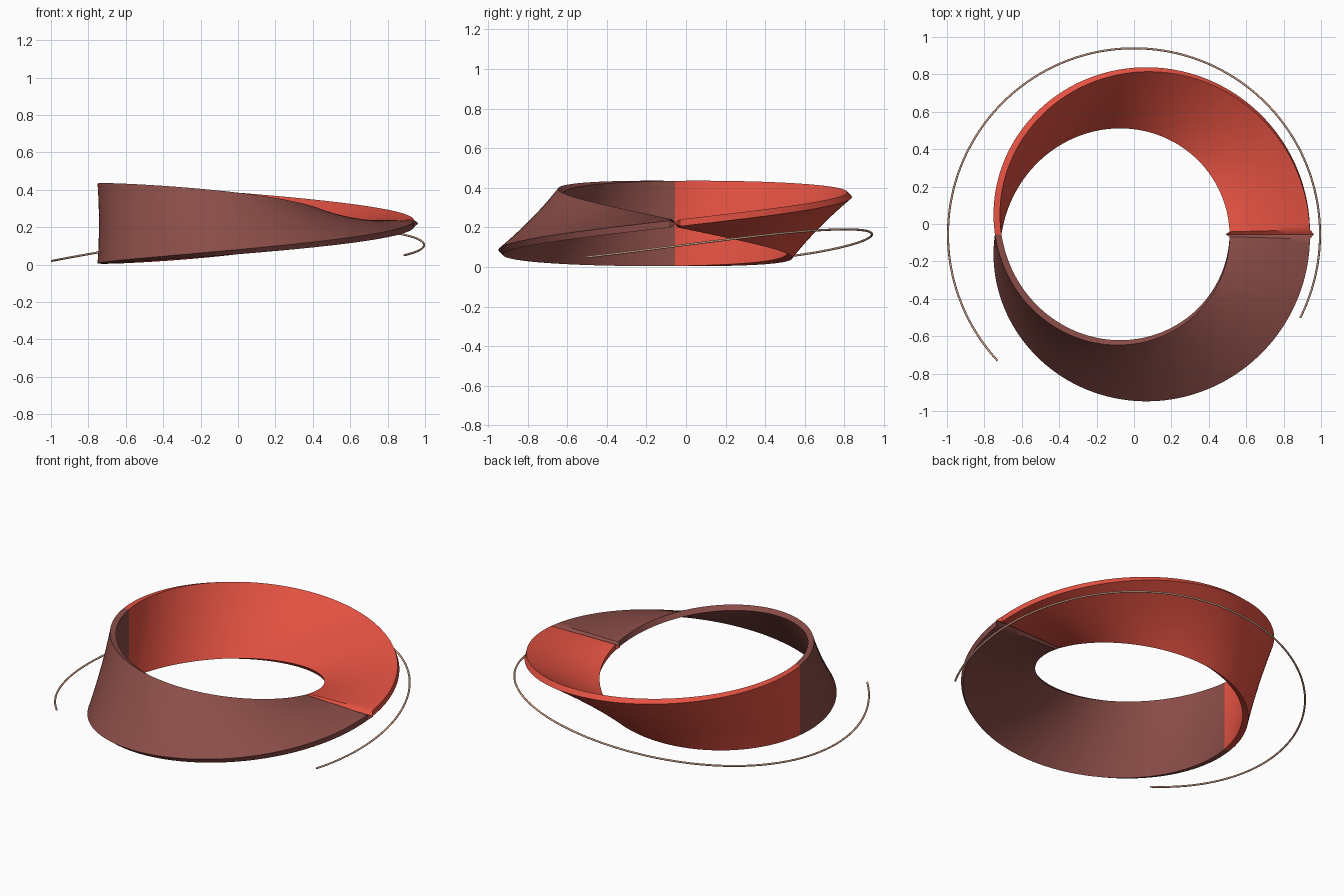
import bpy, bmesh
from math import sin, cos, pi, radians

if "Cube" in bpy.data.objects:
    bpy.data.objects.remove(bpy.data.objects["Cube"])

CY, CZ = -0.055, 0.22          # ring centre
R, W, H = 0.726, 0.215, 0.0175  # radius, half width, half thickness
N, M = 240, 12                 # steps around and across


def material(name, rgb):
    m = bpy.data.materials.new(name)
    m.diffuse_color = (*rgb, 1)
    m.use_nodes = True
    m.node_tree.nodes["Principled BSDF"].inputs["Base Color"].default_value = m.diffuse_color
    return m


red = material("red", (0.78, 0.085, 0.055))
brown = material("brown", (0.26, 0.075, 0.065))
tan = material("tan", (0.62, 0.36, 0.25))


def section(bm, i):
    # closed cross-section turned half a turn over one lap, pinched at the seam
    t = 2 * pi * i / N
    seam = i in (0, N)
    h, w = (0.002, W + 0.021) if seam else (H, W)
    c, s = cos(t / 2), sin(t / 2)
    across = [w * (2 * k / M - 1) for k in range(M + 1)]
    pts = [(u, -h) for u in across] + [(u, h) for u in reversed(across)]
    loop = []
    for u, v in pts:
        r, z = R + u * c - v * s, u * s + v * c
        loop.append(bm.verts.new((r * cos(t), CY + r * sin(t), CZ + z)))
    return loop


# twisted band: back half red, front half brown
bm = bmesh.new()
rings = [section(bm, i) for i in range(N + 1)]
for i in range(N):
    a, b = rings[i], rings[i + 1]
    for k in range(len(a)):
        j = (k + 1) % len(a)
        f = bm.faces.new((a[k], a[j], b[j], b[k]))
        f.material_index = 0 if i < N // 2 else 1
bm.faces.new(rings[0])
bm.faces.new(rings[-1]).material_index = 1
bmesh.ops.recalc_face_normals(bm, faces=bm.faces[:])
mesh = bpy.data.meshes.new("twisted_band")
bm.to_mesh(mesh)
bm.free()
mesh.materials.append(red)
mesh.materials.append(brown)
band = bpy.data.objects.new("twisted_band", mesh)
bpy.context.collection.objects.link(band)
bpy.context.view_layer.objects.active = band
band.select_set(True)
bpy.ops.object.shade_smooth_by_angle(angle=radians(35))

# thin wavy wire around the outside
curve = bpy.data.curves.new("orbit_wire", "CURVE")
curve.dimensions = "3D"
curve.bevel_depth = 0.0055
curve.bevel_resolution = 3
curve.use_fill_caps = True
steps = 160
start, end = radians(-26.7), radians(222.8)
path = curve.splines.new("POLY")
path.points.add(steps)
for i, p in enumerate(path.points):
    t = start + (end - start) * i / steps
    p.co = (0.9945 * cos(t), CY + 0.9945 * sin(t), 0.105 + 0.085 * sin(1.5 * t), 1)
curve.materials.append(tan)
wire = bpy.data.objects.new("orbit_wire", curve)
bpy.context.collection.objects.link(wire)
